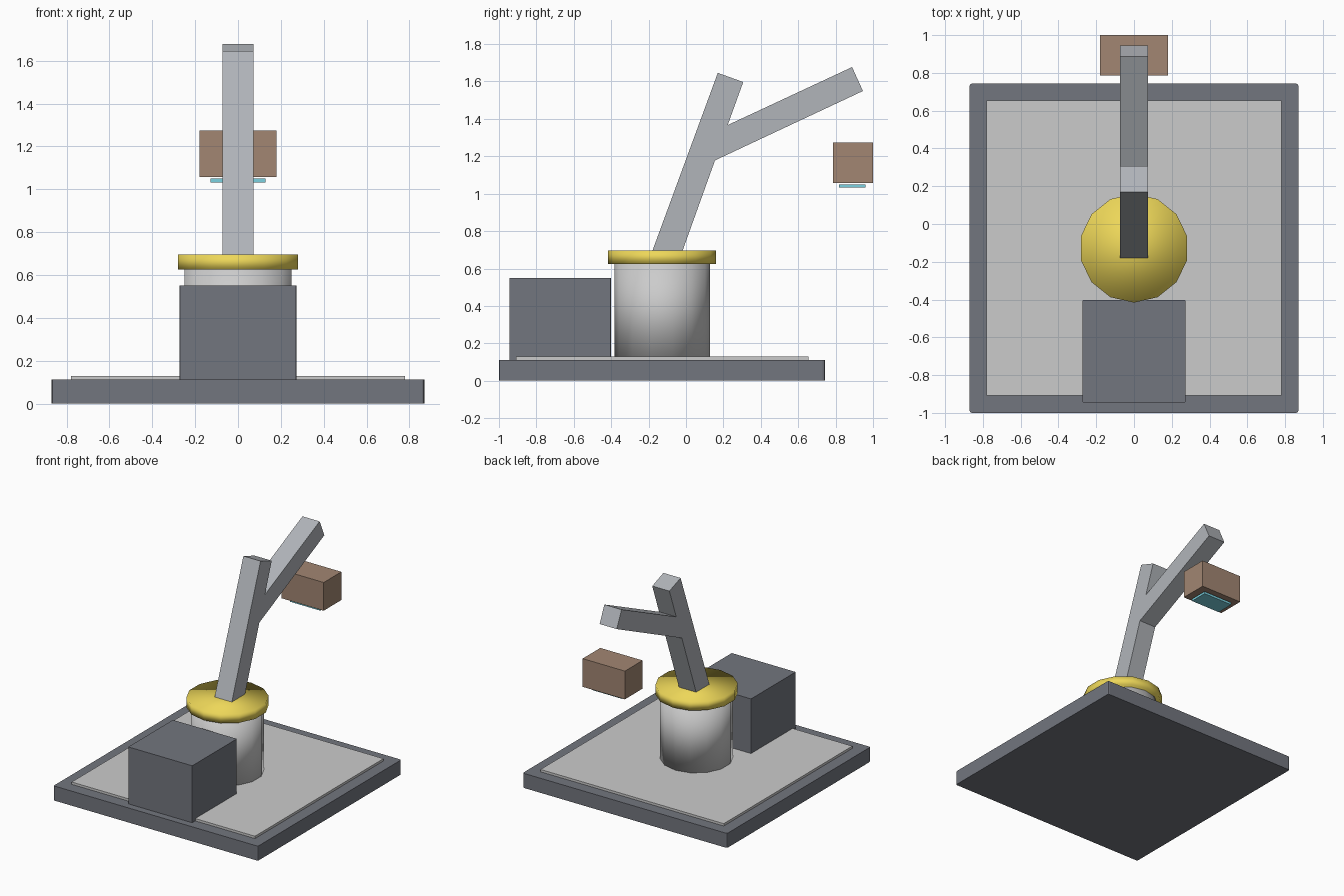
import bpy, bmesh
from mathutils import Vector

if "Cube" in bpy.data.objects:
    bpy.data.objects.remove(bpy.data.objects["Cube"])


def material(name, rgb):
    m = bpy.data.materials.new(name)
    m.diffuse_color = (*rgb, 1)
    m.use_nodes = True
    m.node_tree.nodes["Principled BSDF"].inputs["Base Color"].default_value = m.diffuse_color
    return m


def finish(name, bm, mat=None, smooth=False):
    bmesh.ops.recalc_face_normals(bm, faces=bm.faces[:])
    me = bpy.data.meshes.new(name)
    for f in bm.faces:
        f.smooth = smooth
    bm.to_mesh(me)
    bm.free()
    if mat:
        me.materials.append(mat)
    ob = bpy.data.objects.new(name, me)
    bpy.context.collection.objects.link(ob)
    return ob


def box(name, x, y0, y1, z0, z1, mat=None, corner=0):
    """Box symmetric in x, optionally with softened upright edges."""
    bm = bmesh.new()
    bmesh.ops.create_cube(bm, size=1)
    for v in bm.verts:
        v.co = Vector((v.co.x * 2 * x, (y0 + y1) / 2 + v.co.y * (y1 - y0),
                       (z0 + z1) / 2 + v.co.z * (z1 - z0)))
    if corner:
        edges = [e for e in bm.edges
                 if abs(e.verts[0].co.z - e.verts[1].co.z) > 1e-4]
        bmesh.ops.bevel(bm, geom=edges, offset=corner, segments=2,
                        profile=0.5, affect='EDGES')
    return finish(name, bm, mat)


def drum(name, r, y, z0, z1, mat=None):
    """Smooth-shaded 14-sided drum with a vertex on the +y axis."""
    bm = bmesh.new()
    bmesh.ops.create_cone(bm, cap_ends=True, segments=14, radius1=r,
                          radius2=r, depth=z1 - z0)
    # turn a vertex onto the y axis (create_cone starts at +y or +x)
    if not any(abs(v.co.x) < 1e-4 for v in bm.verts):
        for v in bm.verts:
            v.co.x, v.co.y = v.co.y, v.co.x
    for v in bm.verts:
        v.co += Vector((0, y, (z0 + z1) / 2))
    return finish(name, bm, mat, smooth=True)


yellow = material("yellow", (0.85, 0.68, 0.10))
brown = material("brown", (0.36, 0.24, 0.17))
cyan = material("cyan", (0.20, 0.65, 0.75))
steel = material("steel", (0.44, 0.46, 0.49))
dark = material("dark_grey", (0.17, 0.18, 0.21))

# Floor slab and cabinet
box("base_slab", 0.87, -1.0, 0.743, 0, 0.112, dark, 0.012)
box("deck_plate", 0.78, -0.908, 0.655, 0.11, 0.13)
box("control_cabinet", 0.272, -0.945, -0.402, 0.11, 0.55, dark, 0.005)

# Turret
drum("pedestal", 0.255, -0.128, 0.12, 0.64)
drum("turntable", 0.288, -0.128, 0.625, 0.695, yellow)

# Forked arm, side profile (y, z) extruded across x
profile = [(-0.187, 0.675), (-0.04, 0.635), (0.155, 1.178), (0.946, 1.549),
           (0.888, 1.677), (0.223, 1.367), (0.306, 1.597), (0.17, 1.646)]
bm = bmesh.new()
face = bm.faces.new([bm.verts.new((-0.073, y, z)) for y, z in profile])
ext = bmesh.ops.extrude_face_region(bm, geom=[face])
for v in ext["geom"]:
    if isinstance(v, bmesh.types.BMVert):
        v.co.x = 0.073
finish("forked_arm", bm, steel)

# Hanging load with sensor pad beneath
box("load_box", 0.18, 0.785, 1.0, 1.058, 1.275, brown)
box("sensor_pad", 0.128, 0.817, 0.96, 1.032, 1.05, cyan)
